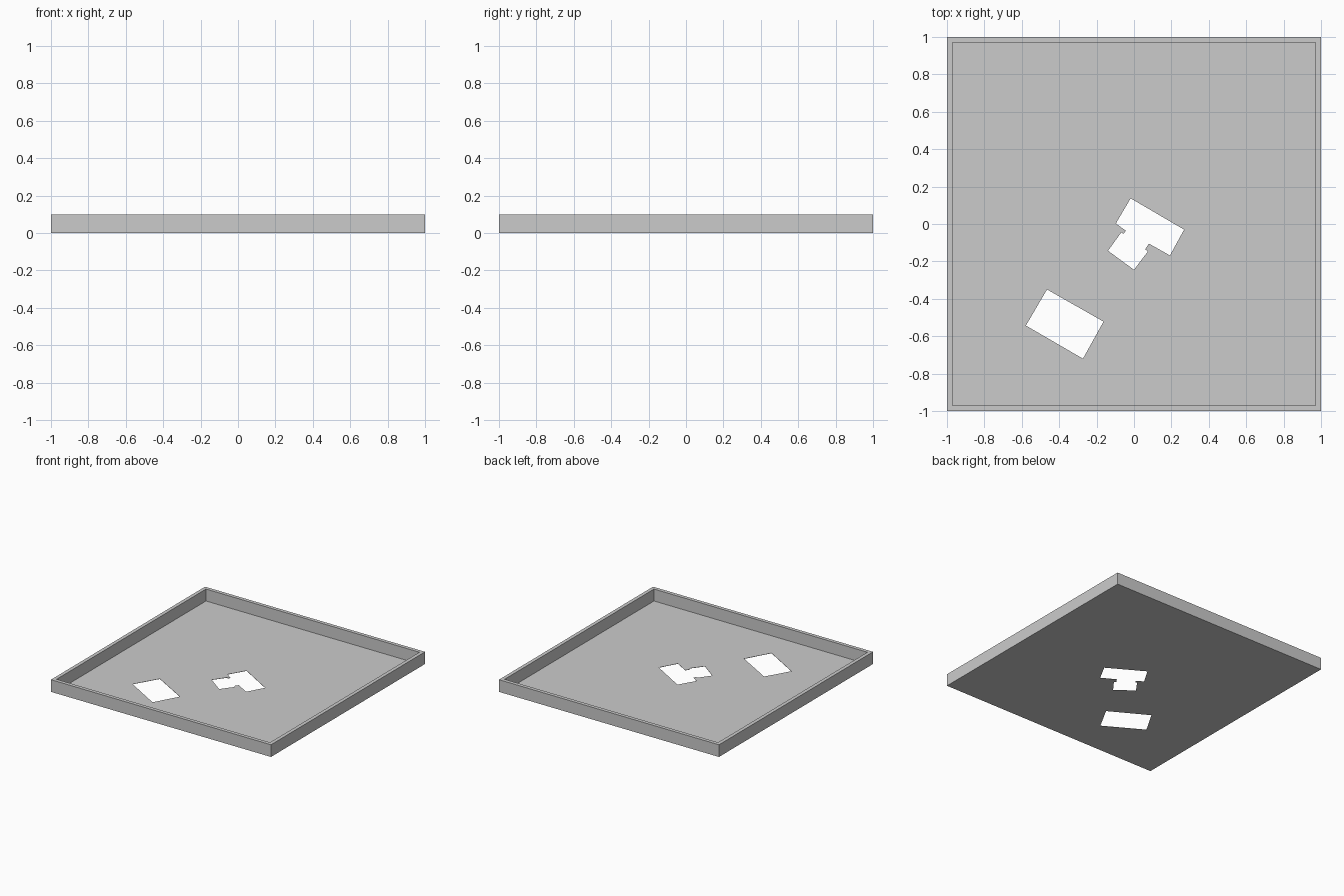
import bpy
import bmesh

cube = bpy.data.objects.get("Cube")
if cube:
    bpy.data.objects.remove(cube, do_unlink=True)

HEIGHT, FLOOR, WALL = 0.1, 0.002, 0.03

# Outlines of the two floor openings
rect_hole = [(-0.465, -0.35), (-0.163, -0.522), (-0.273, -0.72), (-0.578, -0.543)]
stepped_hole = [(-0.018, 0.137), (0.268, -0.03), (0.192, -0.168), (0.08, -0.105),
                (0.06, -0.135), (0.074, -0.147), (0, -0.245), (-0.139, -0.143),
                (-0.068, -0.045), (-0.056, -0.052), (-0.044, -0.036), (-0.097, 0.003)]

bm = bmesh.new()


def square(r):
    return [(-r, -r), (r, -r), (r, r), (-r, r)]


def add_loop(points, z):
    return [bm.verts.new((x, y, z)) for x, y in points]


def bridge(a, b):
    n = len(a)
    for i in range(n):
        j = (i + 1) % n
        bm.faces.new((a[i], a[j], b[j], b[i]))


def fill(loops):
    edges = []
    for loop in loops:
        for a, b in zip(loop, loop[1:] + loop[:1]):
            edges.append(bm.edges.get((a, b)) or bm.edges.new((a, b)))
    bmesh.ops.triangle_fill(bm, edges=edges, use_beauty=True, use_dissolve=False)


# Rim: outer wall, top ledge, inner wall
rim = [add_loop(square(r), z) for r, z in
       ((1, 0), (1, HEIGHT), (1 - WALL, HEIGHT), (1 - WALL, FLOOR))]
for a, b in zip(rim, rim[1:]):
    bridge(a, b)

# Openings through the thin floor
lower, upper = [rim[0]], [rim[-1]]
for outline in (rect_hole, stepped_hole):
    lower.append(add_loop(outline, 0))
    upper.append(add_loop(outline, FLOOR))
    bridge(lower[-1], upper[-1])

# Underside and inside of the floor
fill(lower)
fill(upper)
bmesh.ops.recalc_face_normals(bm, faces=bm.faces)

mesh = bpy.data.meshes.new("tray")
bm.to_mesh(mesh)
bm.free()
tray = bpy.data.objects.new("tray", mesh)
bpy.context.collection.objects.link(tray)

# Plain grey finish
grey = bpy.data.materials.new("light grey")
grey.use_nodes = True
color = (0.6, 0.6, 0.6, 1)
grey.diffuse_color = color
grey.node_tree.nodes["Principled BSDF"].inputs["Base Color"].default_value = color
mesh.materials.append(grey)
